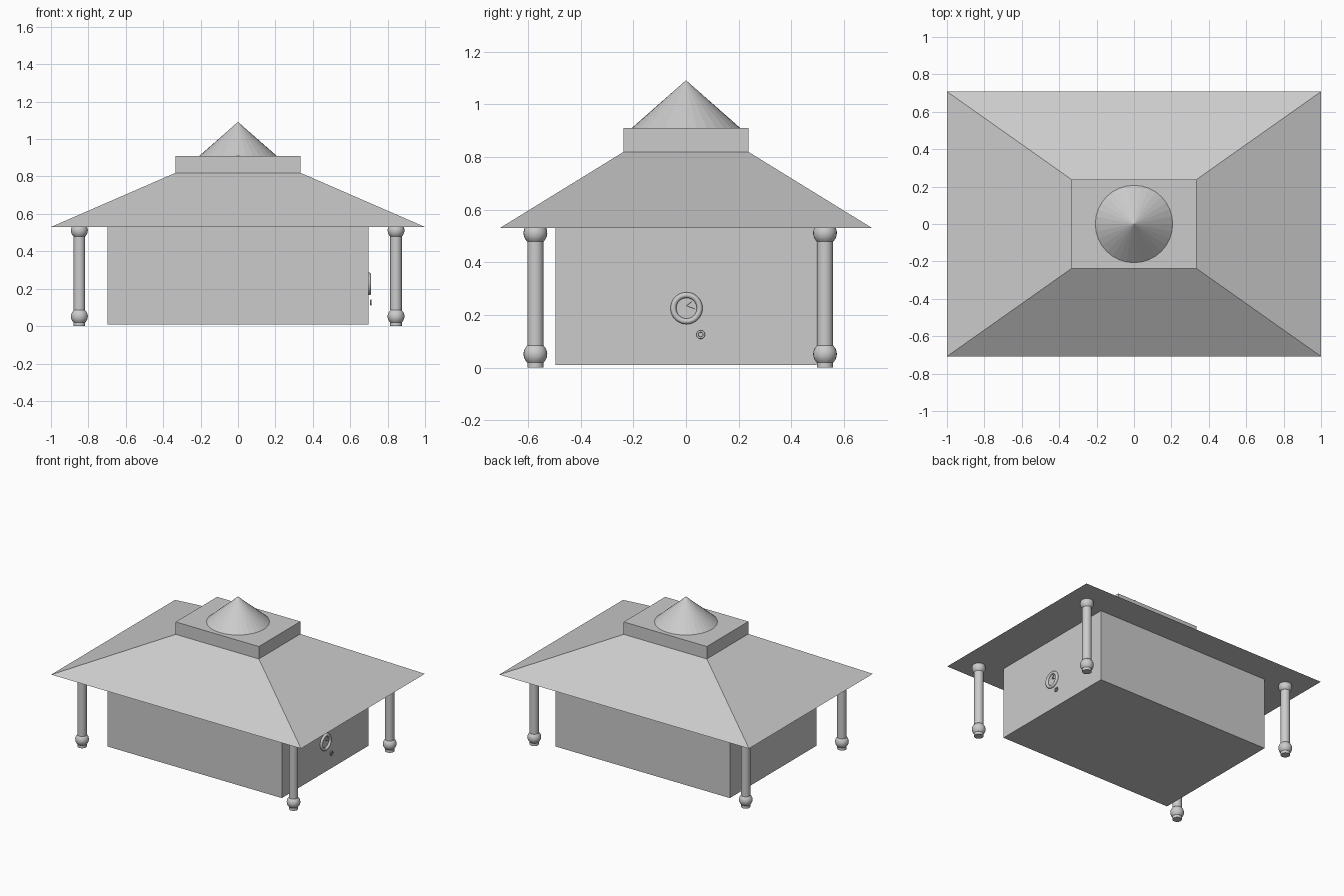
import bpy, bmesh, math
from mathutils import Matrix

if "Cube" in bpy.data.objects:
    bpy.data.objects.remove(bpy.data.objects["Cube"])

grey = bpy.data.materials.new("plain grey")
grey.diffuse_color = (0.6, 0.6, 0.6, 1)
grey.use_nodes = True
grey.node_tree.nodes["Principled BSDF"].inputs["Base Color"].default_value = grey.diffuse_color


def finish(bm, name, smooth=None):
    bmesh.ops.recalc_face_normals(bm, faces=bm.faces)
    mesh = bpy.data.meshes.new(name)
    bm.to_mesh(mesh)
    bm.free()
    mesh.materials.append(grey)
    ob = bpy.data.objects.new(name, mesh)
    bpy.context.collection.objects.link(ob)
    if smooth:
        bpy.ops.object.select_all(action='DESELECT')
        ob.select_set(True)
        bpy.context.view_layer.objects.active = ob
        bpy.ops.object.shade_smooth_by_angle(angle=math.radians(smooth))
    return ob


def frustum(name, low, high, z0, z1):
    """Box whose bottom and top half sizes may differ."""
    bm = bmesh.new()
    bmesh.ops.create_cube(bm, size=2)
    for v in bm.verts:
        half = high if v.co.z > 0 else low
        v.co = (v.co.x * half[0], v.co.y * half[1], z1 if v.co.z > 0 else z0)
    return finish(bm, name)


def lathe(name, profile, steps, smooth, matrix, closed=False):
    """Spin an (r, z) profile round its z axis, then place it."""
    bm = bmesh.new()
    verts = [bm.verts.new((r, 0, z)) for r, z in profile]
    edges = [bm.edges.new(p) for p in zip(verts, verts[1:])]
    if closed:
        edges.append(bm.edges.new((verts[-1], verts[0])))
    bmesh.ops.spin(bm, geom=verts + edges, cent=(0, 0, 0), axis=(0, 0, 1),
                   angle=2 * math.pi, steps=steps)
    bmesh.ops.remove_doubles(bm, verts=bm.verts, dist=1e-5)
    bmesh.ops.transform(bm, matrix=matrix, verts=bm.verts)
    return finish(bm, name, smooth)


def wall_ring(name, x, y, z, major, minor):
    """Torus lying flat against the right wall."""
    profile = [(major + minor * math.cos(a), minor * math.sin(a))
               for a in (i * math.pi / 6 for i in range(12))]
    place = Matrix.Translation((x, y, z)) @ Matrix.Rotation(math.pi / 2, 4, 'Y')
    return lathe(name, profile, 32, 40, place, closed=True)


# Building body, hipped roof, block on top
frustum("body", (0.698, 0.496), (0.698, 0.496), 0.01, 0.53)
frustum("roof", (1.0, 0.708), (0.333, 0.237), 0.53, 0.82)
frustum("roof_block", (0.333, 0.237), (0.333, 0.237), 0.82, 0.91)

# Pointed cap
lathe("cone_cap", [(0, 0.91), (0.207, 0.91), (0, 1.092)], 32, None,
      Matrix.Identity(4))


# Four turned columns: foot, ball, shaft, ball under the roof
def ball(zc, z0, z1, r=0.045, n=8):
    zs = [z0 + (z1 - z0) * i / n for i in range(n + 1)]
    return [(math.sqrt(r * r - (z - zc) ** 2), z) for z in zs]


column = ([(0, 0), (0.031, 0), (0.031, 0.02)] + ball(0.052, 0.02, 0.085)
          + [(0.031, 0.085), (0.031, 0.48)] + ball(0.512, 0.48, 0.53)
          + [(0, 0.53)])
for side, x in (("left", -0.848), ("right", 0.845)):
    for end, y in (("front", -0.572), ("back", 0.528)):
        lathe(f"{end}_{side}_column", column, 24, 40,
              Matrix.Translation((x, y, 0)))

# Door ring and small key ring on the right wall
wall_ring("large_ring", 0.701, 0.002, 0.226, 0.05, 0.011)
wall_ring("small_ring", 0.711, 0.056, 0.126, 0.0125, 0.004)

# Two fine hands inside the large ring
for name, angle, length in (("long_hand", -20, 0.034), ("short_hand", 40, 0.026)):
    bm = bmesh.new()
    bmesh.ops.create_cube(bm, size=1)
    bmesh.ops.transform(bm, verts=bm.verts, matrix=(
        Matrix.Translation((0.701, 0.002, 0.235))
        @ Matrix.Rotation(math.radians(angle), 4, 'X')
        @ Matrix.Translation((0, length / 2, 0))
        @ Matrix.Diagonal((0.006, length, 0.003, 1))))
    finish(bm, name)
